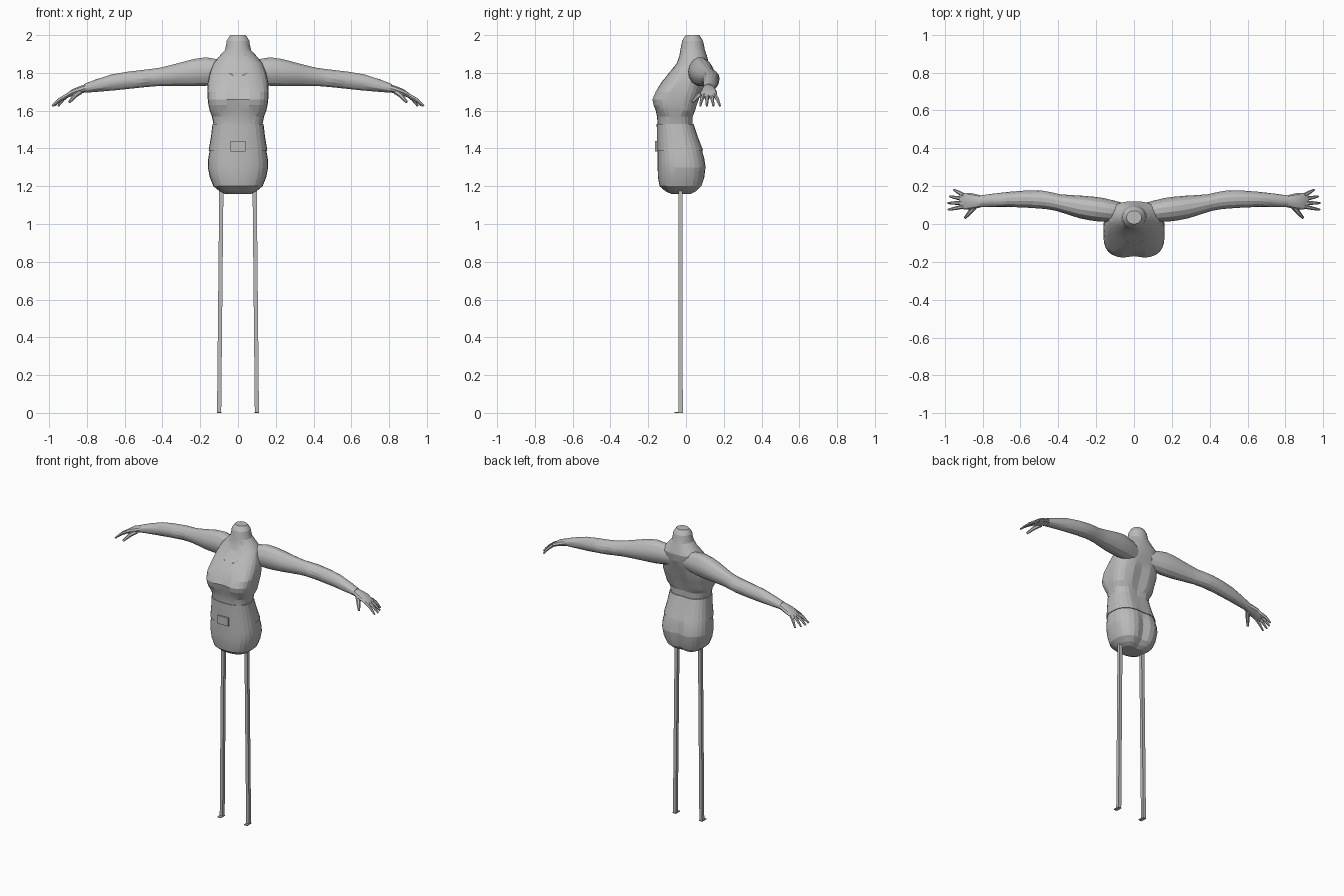
import bpy, bmesh, math
from mathutils import Vector

default_cube = bpy.data.objects.get("Cube")
if default_cube:
    bpy.data.objects.remove(default_cube, do_unlink=True)

colour = (0.5, 0.5, 0.5, 1)
grey = bpy.data.materials.new("plain grey")
grey.use_nodes = True
grey.diffuse_color = colour
grey.node_tree.nodes["Principled BSDF"].inputs["Base Color"].default_value = colour


def loft(name, rings, smooth_angle=0):
    """Skin a list of equal point rings and cap both ends."""
    bm = bmesh.new()
    loops = [[bm.verts.new(point) for point in ring] for ring in rings]
    for lower, upper in zip(loops, loops[1:]):
        for i in range(len(lower)):
            bm.faces.new((lower[i - 1], lower[i], upper[i], upper[i - 1]))
    bm.faces.new(loops[0])
    bm.faces.new(loops[-1])
    bmesh.ops.recalc_face_normals(bm, faces=bm.faces)
    mesh = bpy.data.meshes.new(name)
    bm.to_mesh(mesh)
    bm.free()
    mesh.materials.append(grey)
    obj = bpy.data.objects.new(name, mesh)
    bpy.context.collection.objects.link(obj)
    if smooth_angle:
        bpy.ops.object.select_all(action="DESELECT")
        obj.select_set(True)
        bpy.context.view_layer.objects.active = obj
        bpy.ops.object.shade_smooth_by_angle(angle=math.radians(smooth_angle))
    return obj


def flowing(stations):
    """Add a rounded in-between station after each given one."""
    result = []
    last = len(stations) - 1
    for i in range(last):
        before, start = stations[max(i - 1, 0)], stations[i]
        end, after = stations[i + 1], stations[min(i + 2, last)]
        halfway = [(9 * (b + c) - a - d) / 16 for a, b, c, d in zip(before, start, end, after)]
        result += [start, halfway]
    return result + [stations[last]]


def tube(name, stations, sides):
    """Limb through (x, y, z, half width, half height) stations, square to its path."""
    centres = [Vector(station[:3]) for station in stations]
    last = len(centres) - 1
    rings = []
    for i, (centre, station) in enumerate(zip(centres, stations)):
        along = centres[min(i + 1, last)] - centres[max(i - 1, 0)]
        across = Vector((0, 0, 1)).cross(along).normalized()
        up = along.cross(across).normalized()
        width, height = station[3:]
        angles = [math.tau * k / sides for k in range(sides)]
        rings.append([centre + across * width * math.cos(angle) + up * height * math.sin(angle)
                      for angle in angles])
    return loft(name, rings, 25)


def bar(name, bottom, top, half_x, half_y):
    """Straight square bar between two centres."""
    corners = ((-1, -1), (1, -1), (1, 1), (-1, 1))
    return loft(name, [[(x + half_x * a, y + half_y * b, z) for a, b in corners]
                       for x, y, z in (bottom, top)])


def power(value, exponent):
    return math.copysign(abs(value) ** exponent, value)


def torso_ring(row, growth=0):
    """Rounded-square section with seat cleft, bust hollow and spine hollow."""
    height, front, back, half_width = row
    middle, depth = (front + back) / 2, (back - front) / 2 + growth
    squareness = 1 if height > 1.88 else 0.65 if 1.58 < height < 1.72 else 0.8
    sides = 28
    ring = []
    for k in range(sides):
        angle = math.tau * k / sides
        x = (half_width + growth) * power(math.cos(angle), squareness)
        y = middle + depth * power(math.sin(angle), squareness)
        centred = max(0, 1 - abs(x) / 0.06)
        if angle < math.pi:
            y -= centred * (0.02 if height < 1.35 else 0.01 if height < 1.8 else 0)
        elif 1.6 < height < 1.75:
            y += centred * 0.01
        ring.append((x, y, height))
    return ring


# Torso rows from crotch to neck: height, front, back, half width
torso_rows = flowing([
    (1.16, -0.08, 0.04, 0.07), (1.2, -0.14, 0.09, 0.13), (1.3, -0.15, 0.11, 0.16),
    (1.39, -0.15, 0.09, 0.15), (1.53, -0.15, 0.04, 0.13), (1.6, -0.16, 0.05, 0.15),
    (1.66, -0.18, 0.07, 0.16), (1.75, -0.13, 0.1, 0.16), (1.85, -0.05, 0.12, 0.13),
    (1.92, -0.03, 0.1, 0.07), (1.97, -0.02, 0.09, 0.06), (2, 0, 0.07, 0.04),
])
torso = loft("torso", [torso_ring(row) for row in torso_rows], 13)

# Raised waistband and its buckle
waist_rows = [row for row in torso_rows if 1.38 < row[0] < 1.54]
loft("waistband", [torso_ring(row, 0.005) for row in waist_rows], 13)
bar("belt_buckle", (0, -0.157, 1.385), (0, -0.157, 1.44), 0.04, 0.008)

# Neckline seam lying on the chest
curve = [x / 100 for x in range(-8, 9)]
seam = tube("neckline_seam", [(x, -0.1 + 5 * x * x, 1.78 + 9 * x * x, 0.002, 0.002)
                              for x in curve], 5)
wrap = seam.modifiers.new("follow chest", "SHRINKWRAP")
wrap.target = torso
wrap.offset = 0.002

# Arm and palm stations for the model's left: x, y, z, half width, half height
arm = flowing([
    (0.06, 0.06, 1.8, 0.05, 0.06), (0.17, 0.075, 1.807, 0.063, 0.077),
    (0.28, 0.09, 1.795, 0.06, 0.066), (0.4, 0.113, 1.78, 0.045, 0.05),
    (0.5, 0.13, 1.77, 0.048, 0.047), (0.66, 0.13, 1.75, 0.04, 0.044),
    (0.81, 0.12, 1.718, 0.031, 0.024),
])
palm = flowing([
    (0.8, 0.12, 1.72, 0.029, 0.022), (0.87, 0.12, 1.698, 0.045, 0.018),
    (0.92, 0.12, 1.67, 0.038, 0.008),
])
fingers = ("index", "middle", "ring", "little")


def digit(name, base, tip, thickness, mirror):
    """Tapered finger with a slightly raised knuckle."""
    base, tip = Vector(base), Vector(tip)
    knuckle = (base + tip) / 2 + Vector((0, 0, 0.007))
    joints = ((base, thickness), (knuckle, thickness * 0.9), (tip, thickness / 2))
    tube(name, [(mirror * joint.x, joint.y, joint.z, size, size) for joint, size in joints], 6)


for side, mirror in (("left", 1), ("right", -1)):
    for name, stations in (("arm", arm), ("palm", palm)):
        sides = 14 if name == "arm" else 10
        tube(f"{side}_{name}", [(mirror * x, *rest) for x, *rest in stations], sides)

    # Fingers fan out from the palm
    for order, name in enumerate(fingers):
        fan = order - 1.5
        reach = 0.98 - 0.01 * fan - 0.006 * fan * fan
        digit(f"{side}_{name}_finger", (0.9, 0.122 + 0.02 * fan, 1.683),
              (reach, 0.128 + 0.035 * fan, 1.625), 0.011, mirror)
    digit(f"{side}_thumb", (0.835, 0.1, 1.7), (0.893, 0.032, 1.645), 0.014, mirror)

    # Thin stand legs with flat toe plates
    leg = bar(f"{side}_leg", (mirror * 0.1, -0.028, 0), (mirror * 0.088, -0.03, 1.2), 0.011, 0.011)
    bar(f"{side}_foot_plate", (mirror * 0.1, -0.038, 0), (mirror * 0.1, -0.038, 0.006), 0.012, 0.022)
